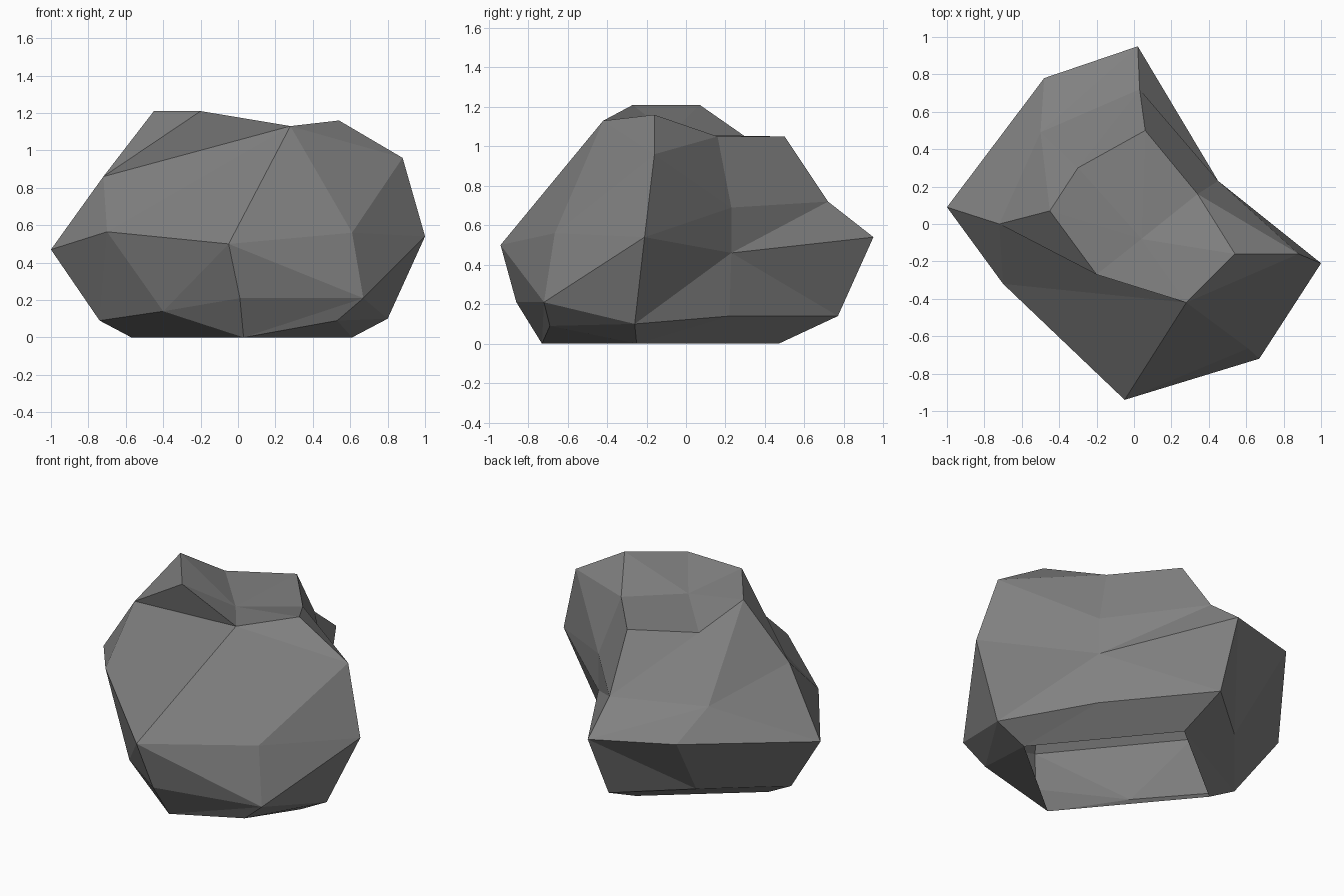
import bpy
import bmesh

if "Cube" in bpy.data.objects:
    bpy.data.objects.remove(bpy.data.objects["Cube"])

# Rings of 8 points, counter-clockwise from the front; repeated points pinch a quad to a triangle
foot = [(.03, -.73, 0), (.53, -.69, .09), (.61, -.25, 0), (.61, -.25, 0),
        (.02, .47, 0), (.02, .47, 0), (-.57, -.01, 0), (-.57, -.01, 0)]
low = [(.01, -.86, .21), (.67, -.72, .21), (.80, -.26, .10), (.45, .22, .14),
       (0, .77, .14), (-.38, .44, .14), (-.74, .01, .09), (-.40, -.51, .14)]
belly = [(-.05, -.94, .50), (.61, -.665, .56), (1.0, -.21, .54), (.45, .23, .46),
         (.02, .95, .54), (-.48, .78, .575), (-1.0, .09, .47), (-.70, -.32, .565)]
shoulder = [(.28, -.42, 1.13), (.28, -.42, 1.13), (.88, -.16, .96), (.45, .23, .69),
            (.03, .72, .72), (-.50, .49, .71), (-.72, 0, .86), (-.72, 0, .86)]
rim = [(.28, -.42, 1.13), (.28, -.42, 1.13), (.54, -.16, 1.16), (.34, .16, 1.05),
       (.06, .50, 1.05), (-.30, .30, 1.05), (-.45, .07, 1.21), (-.20, -.27, 1.21)]
crown = (.04, -.08, 1.06)

bm = bmesh.new()
points = {}


def vert(co):
    if co not in points:
        points[co] = bm.verts.new(co)
    return points[co]


def tri(*cos):
    if len(set(cos)) == 3:
        bm.faces.new([vert(c) for c in cos])


def bridge(a, b, flips=()):
    """Join two rings with triangles; columns in flips use the other diagonal."""
    for i in range(8):
        j = (i + 1) % 8
        if i in flips:
            tri(a[i], a[j], b[i])
            tri(a[j], b[j], b[i])
        else:
            tri(a[i], a[j], b[j])
            tri(a[i], b[j], b[i])


# Sides, from the open underside up to the rim
bridge(foot, low, (7,))
bridge(low, belly, (0, 3, 4))
bridge(belly, shoulder, (5,))
bridge(shoulder, rim)

# Slightly dished top
for i in range(8):
    tri(rim[i], rim[(i + 1) % 8], crown)

# Facet under the raised front right of the foot
tri(foot[0], foot[2], foot[1])

mesh = bpy.data.meshes.new("rock")
bm.to_mesh(mesh)
bm.free()

stone = bpy.data.materials.new("grey stone")
stone.diffuse_color = (.22, .22, .22, 1)
stone.use_nodes = True
stone.node_tree.nodes["Principled BSDF"].inputs["Base Color"].default_value = stone.diffuse_color
mesh.materials.append(stone)
bpy.context.collection.objects.link(bpy.data.objects.new("rock", mesh))
